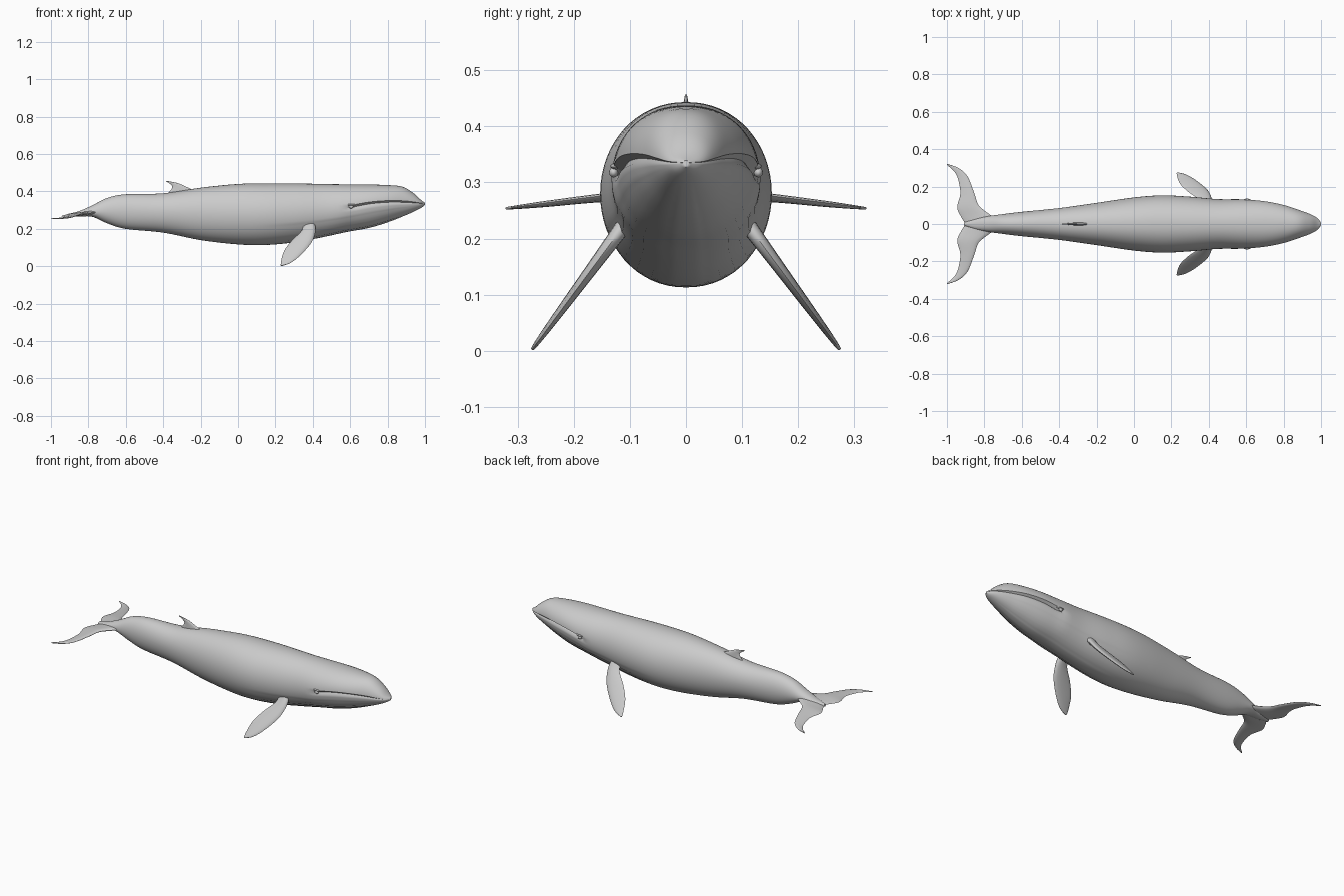
import bpy, bmesh, math
from mathutils import Vector

cube = bpy.data.objects.get("Cube")
if cube:
    bpy.data.objects.remove(cube, do_unlink=True)

skin = bpy.data.materials.new("whale grey")
skin.use_nodes = True
grey = (0.6, 0.6, 0.6, 1)
skin.diffuse_color = grey
skin.node_tree.nodes["Principled BSDF"].inputs["Base Color"].default_value = grey


def smooth_rows(rows, steps):
    """Refine a list of number rows with a spline through every row."""
    rows = [Vector(r) for r in rows]
    result = []
    for i in range(len(rows) - 1):
        a, b = rows[i], rows[i + 1]
        before, after = rows[max(i - 1, 0)], rows[min(i + 2, len(rows) - 1)]
        for s in range(steps):
            t = s / steps
            result.append(0.5 * (2 * a + (b - before) * t
                          + (2 * before - 5 * a + 4 * b - after) * t * t
                          + (3 * a - before - 3 * b + after) * t ** 3))
    return result + [rows[-1]]


def loft(name, rings, mirrored=False):
    """Skin closed rings of points into a capped, smooth object."""
    bm = bmesh.new()
    loops = [[bm.verts.new(p) for p in ring] for ring in rings]
    for a, b in zip(loops, loops[1:]):
        for i in range(len(a)):
            j = (i + 1) % len(a)
            bm.faces.new((a[i], a[j], b[j], b[i]))
    bm.faces.new(loops[0])
    bm.faces.new(loops[-1])
    bmesh.ops.recalc_face_normals(bm, faces=bm.faces)
    mesh = bpy.data.meshes.new(name)
    bm.to_mesh(mesh)
    bm.free()
    obj = bpy.data.objects.new(name, mesh)
    bpy.context.collection.objects.link(obj)
    if mirrored:
        mod = obj.modifiers.new("mirror", "MIRROR")
        mod.use_axis = (False, True, False)
    finish(obj)
    return obj


def finish(obj):
    obj.data.materials.append(skin)
    bpy.ops.object.select_all(action="DESELECT")
    obj.select_set(True)
    bpy.context.view_layer.objects.active = obj
    bpy.ops.object.shade_smooth_by_angle(angle=math.radians(50))


def blade(name, lead, trail, thickness, mirrored=True):
    """Fin with a lens section between a leading and a trailing edge."""
    lead, trail = smooth_rows(lead, 4), smooth_rows(trail, 4)
    span = lead[-2] - lead[0]
    normal = span.cross(trail[1] - lead[1]).normalized()
    rings, sides = [], 14
    for i, (a, b) in enumerate(zip(lead, trail)):
        depth = thickness * (1 - 0.8 * i / (len(lead) - 1))
        ring = []
        for k in range(sides):
            ang = math.tau * k / sides
            t = 0.5 - 0.5 * math.cos(ang)
            ring.append(a.lerp(b, t) + normal * depth * math.sin(ang) * (1.15 - 0.6 * t))
        rings.append(ring)
    return loft(name, rings, mirrored)


# Body stations: x, half width, top z, widest (mouth) z, bottom z
stations = [
    (-.91, .008, .28, .27, .265),
    (-.85, .028, .295, .28, .265),
    (-.78, .042, .325, .29, .265),
    (-.7, .053, .365, .295, .23),
    (-.6, .065, .385, .295, .2),
    (-.4, .085, .39, .29, .18),
    (-.2, .113, .42, .285, .14),
    (0, .142, .44, .28, .117),
    (.15, .153, .443, .28, .114),
    (.3, .146, .443, .285, .128),
    (.45, .133, .44, .295, .155),
    (.58, .132, .438, .31, .183),
    (.7, .122, .437, .333, .205),
    (.8, .102, .434, .342, .235),
    (.88, .076, .425, .342, .266),
    (.94, .054, .39, .339, .292),
    (.98, .032, .353, .336, .313),
    (1, .006, .339, .335, .328),
]
SIDES = 64
rings = []
for x, w, top, mid, low in smooth_rows(stations, 5):
    mouth = min(max((x - .56) / .06, 0), 1)
    pleat = min(max((x - .1) / .2, 0), 1) * min(max((.97 - x) / .15, 0), 1)
    ring = []
    for k in range(SIDES):
        ang = math.tau * k / SIDES
        c, s = math.cos(ang), math.sin(ang)
        y = w * math.copysign(abs(c) ** .94, c)
        z = mid + s * ((top - mid) if s > 0 else (mid - low))
        # mouth groove with the upper lip overhanging the jaw
        if k % (SIDES // 2) == 0:
            y *= 1 - .13 * mouth
        elif s < 0:
            y *= 1 - .05 * mouth * abs(c)
        # throat pleats
        if -.97 < s < -.3 and k % 2:
            y *= 1 - .018 * pleat
            z += .0025 * pleat
        ring.append((x, y, z))
    rings.append(ring)
loft("body", rings)

# Pectoral fins hang down and out in a slanted plane: edges as x, z
def slanted(edge):
    return [(x, .128 + (.2 - z) * .74, z) for x, z in edge]

blade("pectoral_fins",
      slanted([(.41, .23), (.415, .19), (.395, .13), (.34, .065), (.285, .02), (.235, .002)]),
      slanted([(.35, .23), (.34, .19), (.29, .14), (.248, .085), (.232, .035), (.228, .006)]),
      .017)

# Tail flukes
blade("tail_flukes",
      [(-.7, 0, .3), (-.77, .05, .288), (-.83, .1, .282), (-.852, .16, .275),
       (-.89, .255, .263), (-.94, .3, .257), (-1, .322, .254)],
      [(-.9, 0, .272), (-.925, .04, .27), (-.945, .09, .268), (-.928, .165, .266),
       (-.942, .245, .259), (-.965, .285, .256), (-1, .316, .254)],
      .012)

# Hooked dorsal fin
blade("dorsal_fin",
      [(-.22, 0, .4), (-.27, 0, .422), (-.315, 0, .442), (-.35, 0, .451), (-.385, 0, .457)],
      [(-.385, 0, .375), (-.37, 0, .395), (-.352, 0, .42), (-.36, 0, .438), (-.385, 0, .453)],
      .01, mirrored=False)

# Eyes and the heavy lids above them
def bump(name, place, size):
    for side, sign in (("left", 1), ("right", -1)):
        bpy.ops.mesh.primitive_uv_sphere_add(
            segments=16, ring_count=10, radius=1,
            location=(place[0], sign * place[1], place[2]))
        obj = bpy.context.object
        obj.name = side + "_" + name
        obj.scale = size
        finish(obj)

bump("eye", (.605, .129, .318), (.012, .008, .009))
bump("eyelid", (.605, .124, .329), (.026, .011, .006))
